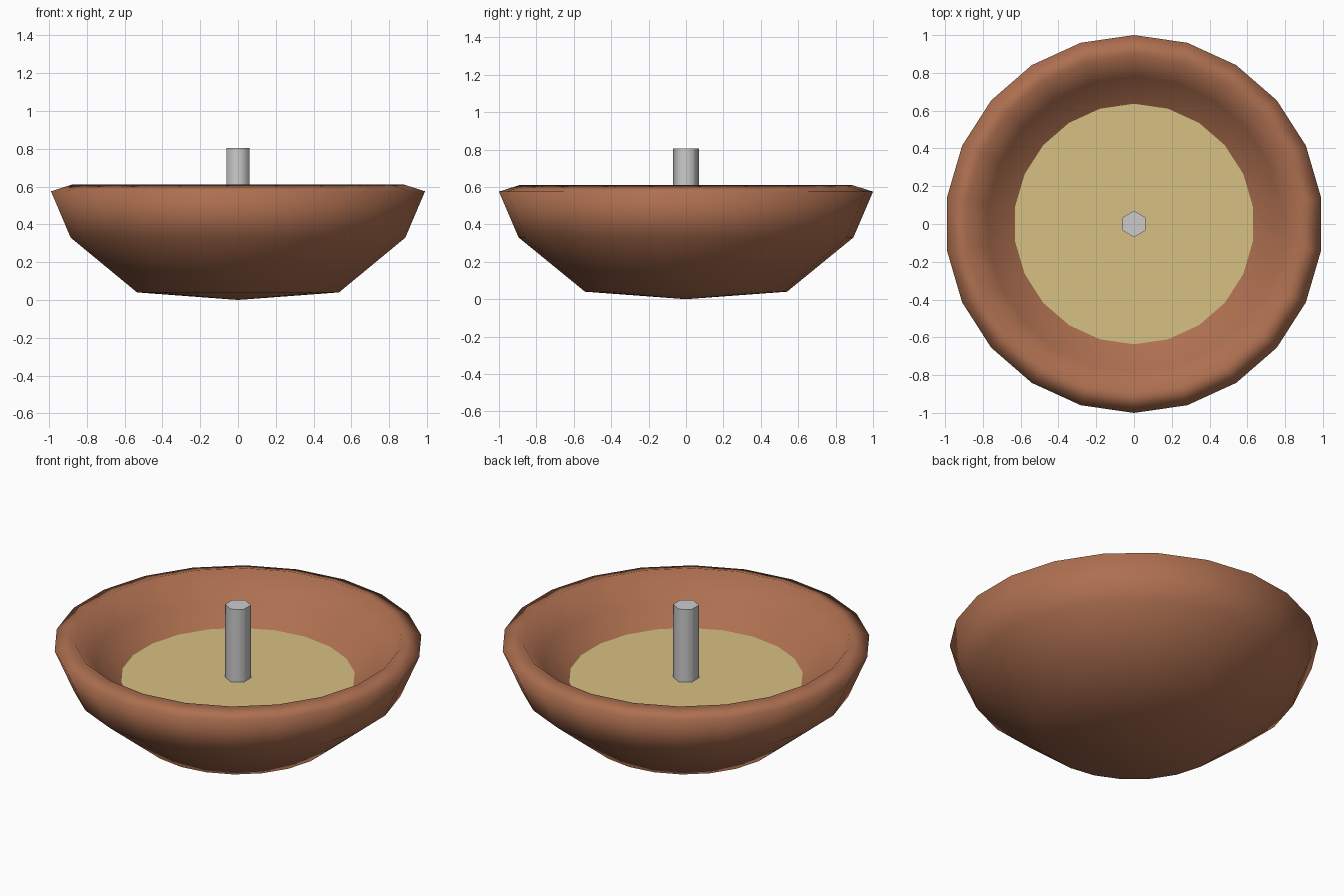
import bpy, math

if "Cube" in bpy.data.objects:
    bpy.data.objects.remove(bpy.data.objects["Cube"])

SIDES = 22


def paint(obj, name, color):
    mat = bpy.data.materials.new(name)
    mat.diffuse_color = color
    mat.use_nodes = True
    mat.node_tree.nodes["Principled BSDF"].inputs["Base Color"].default_value = mat.diffuse_color
    obj.data.materials.append(mat)


def lathe(name, profile, sides):
    # Revolve an (r, z) profile whose two end points lie on the axis
    verts = [(0, 0, profile[0][1])]
    ring = profile[1:-1]
    for r, z in ring:
        for i in range(sides):
            a = math.pi / 2 + i * math.tau / sides
            verts.append((r * math.cos(a), r * math.sin(a), z))
    verts.append((0, 0, profile[-1][1]))
    last = len(verts) - 1
    top = 1 + (len(ring) - 1) * sides
    faces = []
    for i in range(sides):
        j = (i + 1) % sides
        faces.append((0, 1 + j, 1 + i))
        for k in range(len(ring) - 1):
            b = 1 + k * sides
            faces.append((b + i, b + j, b + sides + j, b + sides + i))
        faces.append((top + i, top + j, last))
    mesh = bpy.data.meshes.new(name)
    mesh.from_pydata(verts, [], faces)
    obj = bpy.data.objects.new(name, mesh)
    bpy.context.collection.objects.link(obj)
    return obj


# Thick-walled bowl: outside, rim, then inside
bowl = lathe("bowl", [(0, 0), (0.54, 0.04), (0.895, 0.33), (1.0, 0.575),
                      (0.89, 0.61), (0.78, 0.47), (0.45, 0.24), (0, 0.2)], SIDES)
bowl.data.shade_smooth()
paint(bowl, "clay", (0.42, 0.16, 0.08, 1))

# Flat fill surface, edge buried in the bowl wall
bpy.ops.mesh.primitive_circle_add(vertices=SIDES, radius=0.68, fill_type='NGON',
                                  location=(0, 0, 0.37))
fill = bpy.context.object
fill.name = "oil_surface"
paint(fill, "oil", (0.68, 0.53, 0.23, 1))

# Hexagonal wick standing in the middle
bpy.ops.mesh.primitive_cylinder_add(vertices=6, radius=0.07, depth=0.5,
                                    location=(0, 0, 0.555))
wick = bpy.context.object
wick.name = "wick"
bpy.ops.object.shade_smooth_by_angle(angle=math.radians(65))
